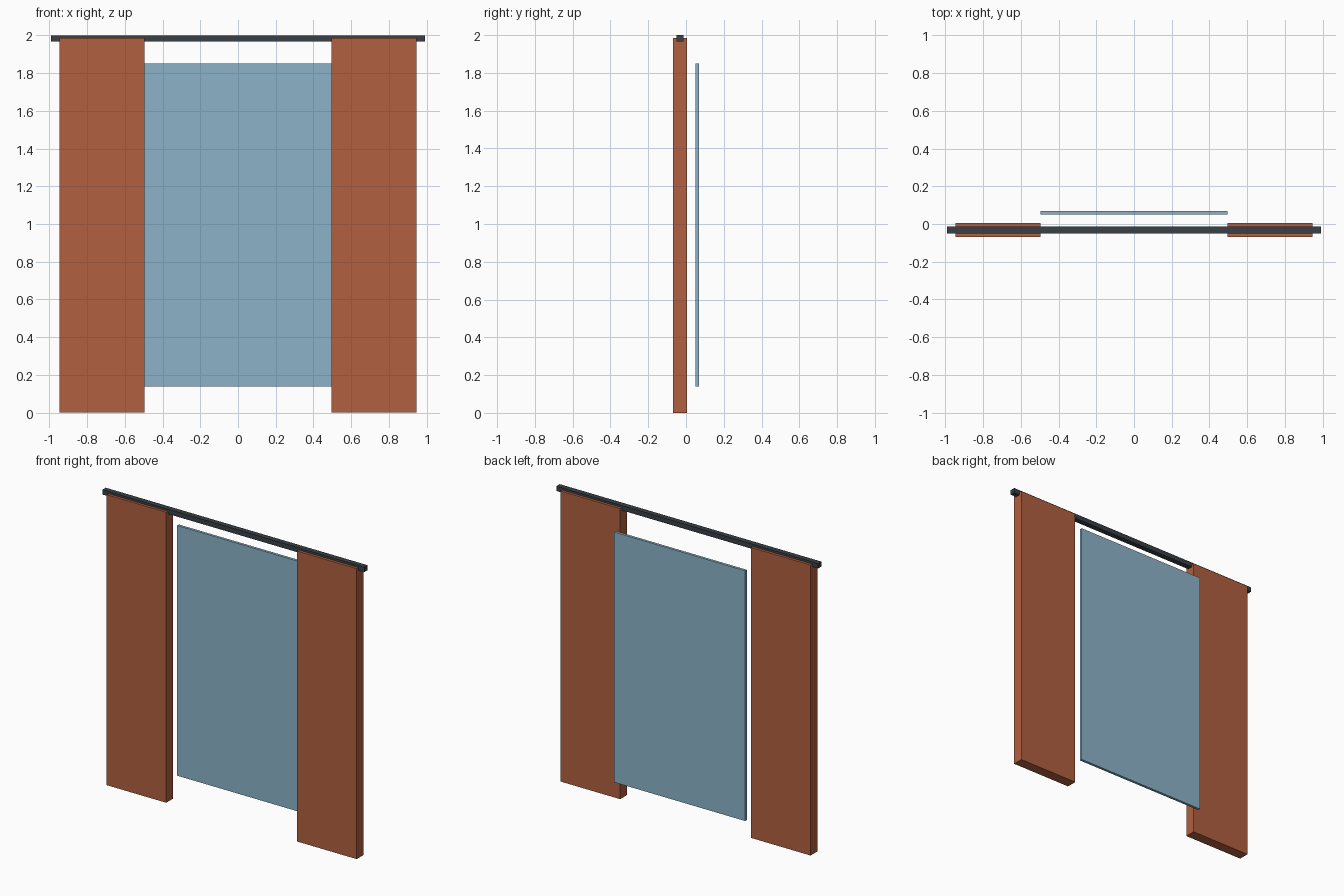
import bpy

default = bpy.data.objects.get("Cube")
if default:
    bpy.data.objects.remove(default, do_unlink=True)


def material(name, rgb):
    mat = bpy.data.materials.new(name)
    mat.use_nodes = True
    mat.diffuse_color = (*rgb, 1)
    mat.node_tree.nodes["Principled BSDF"].inputs["Base Color"].default_value = (*rgb, 1)
    return mat


def box(name, low, high, mat):
    """Add a box spanning two opposite corners."""
    centre = [(a + b) / 2 for a, b in zip(low, high)]
    bpy.ops.mesh.primitive_cube_add(size=1, location=centre)
    obj = bpy.context.object
    obj.name = name
    obj.scale = [b - a for a, b in zip(low, high)]
    bpy.ops.object.transform_apply(location=False, rotation=False, scale=True)
    obj.data.materials.append(mat)
    return obj


fabric = material("rust_fabric", (0.44, 0.115, 0.052))
glass = material("pale_blue_glass", (0.265, 0.456, 0.584))
metal = material("dark_metal", (0.042, 0.051, 0.061))

# Window pane behind the curtains
box("window_pane", (-0.495, 0.05, 0.14), (0.495, 0.068, 1.85), glass)

# Pair of curtains
for name, x0, x1 in (("right_curtain", -0.945, -0.495), ("left_curtain", 0.495, 0.945)):
    box(name, (x0, -0.068, 0), (x1, 0.004, 1.985), fabric)

# Rod running through the curtain tops
box("curtain_rod", (-0.99, -0.05, 1.967), (0.99, -0.014, 2), metal)
